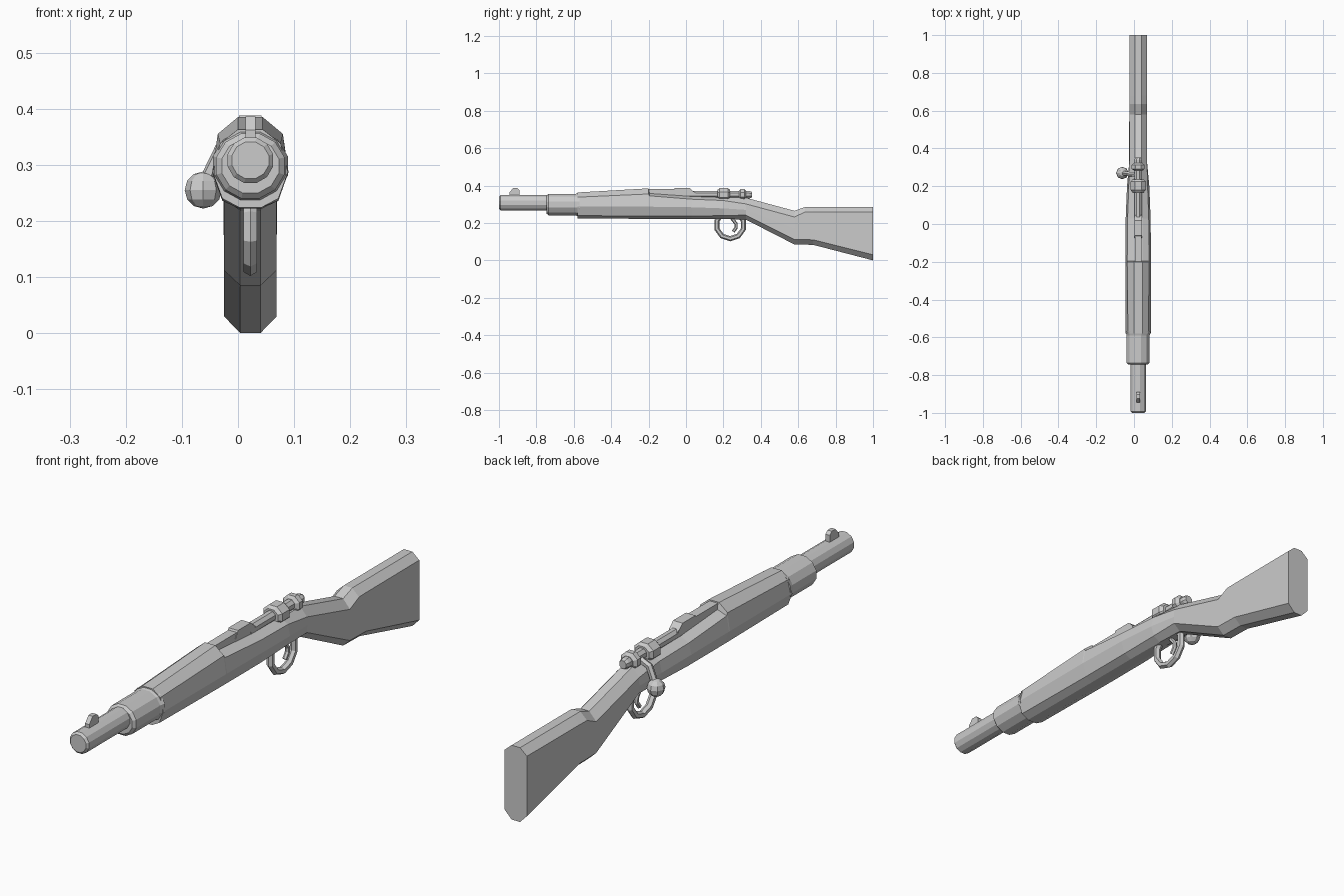
import bpy, bmesh, math
from mathutils import Vector

if "Cube" in bpy.data.objects:
    bpy.data.objects.remove(bpy.data.objects["Cube"])

CX = 0.022  # centre line of the gun


def make(name, bm):
    bmesh.ops.recalc_face_normals(bm, faces=bm.faces)
    me = bpy.data.meshes.new(name)
    bm.to_mesh(me)
    bm.free()
    ob = bpy.data.objects.new(name, me)
    bpy.context.collection.objects.link(ob)
    return ob


def loft(name, rings):
    """Skin a list of point rings and cap both ends."""
    bm = bmesh.new()
    vs = [[bm.verts.new(p) for p in r] for r in rings]
    n = len(vs[0])
    for a, b in zip(vs, vs[1:]):
        for i in range(n):
            j = (i + 1) % n
            bm.faces.new((a[i], a[j], b[j], b[i]))
    bm.faces.new(vs[0])
    bm.faces.new(vs[-1])
    return make(name, bm)


def turned(name, profile, z, sides, sx=1.0):
    """Turned part along y; profile is (y, radius) pairs."""
    ang = [2 * math.pi * (i + 0.5) / sides for i in range(sides)]
    return loft(name, [[(CX + r * sx * math.cos(a), y, z + r * math.sin(a)) for a in ang]
                       for y, r in profile])


def tube(name, path, r, sides=6):
    """Round bar along a path of points."""
    pts = [Vector(p) for p in path]
    rings = []
    for i, p in enumerate(pts):
        d = (pts[min(i + 1, len(pts) - 1)] - pts[max(i - 1, 0)]).normalized()
        u = d.cross(Vector((0.3, 1, 0.1)) if abs(d.x) > 0.3 else Vector((1, 0, 0))).normalized()
        v = d.cross(u)
        rings.append([p + r * (math.cos(t) * u + math.sin(t) * v)
                      for t in [2 * math.pi * k / sides for k in range(sides)]])
    return loft(name, rings)


def slab(name, outline, hw):
    """Side outline (y, z) extruded across x."""
    return loft(name, [[(CX + s * hw, y, z) for y, z in outline] for s in (-1, 1)])


# stock: each section is y, then half-width/height pairs from bottom to top
sections = [
    (-0.580, [(.020, .224), (.050, .240), (.067, .287), (.054, .338), (.022, .363)]),
    (-0.200, [(.020, .222), (.050, .236), (.068, .287), (.058, .355), (.022, .385)]),
    (-0.195, [(.020, .222), (.050, .236), (.068, .287), (.058, .345), (.022, .358)]),
    (0.030, [(.020, .222), (.050, .236), (.066, .284), (.056, .327), (.022, .342)]),
    (0.200, [(.018, .222), (.047, .240), (.059, .278), (.050, .320), (.022, .336)]),
    (0.320, [(.018, .218), (.047, .242), (.048, .270), (.047, .302), (.018, .335)]),
    (0.580, [(.018, .085), (.047, .112), (.047, .170), (.047, .232), (.018, .265)]),
    (0.635, [(.018, .084), (.047, .111), (.047, .170), (.047, .258), (.018, .285)]),
    (0.680, [(.018, .083), (.047, .110), (.047, .170), (.047, .259), (.018, .285)]),
    (1.000, [(.018, .000), (.047, .030), (.047, .150), (.047, .260), (.018, .285)]),
]
loft("stock", [[(CX + h, y, z) for h, z in half] + [(CX - h, y, z) for h, z in reversed(half)]
               for y, half in sections])

# barrel and fore-end collar
turned("barrel", [(-1, .034), (-.992, .042), (-.7, .042)], 0.308, 12)
turned("fore_end_collar", [(-.745, .050), (-.735, .060), (-.59, .060), (-.57, .066)],
       0.298, 12, 1.05)

# front sight
slab("front_sight", [(-.945, .34), (-.945, .362), (-.925, .386), (-.902, .386),
                     (-.89, .375), (-.89, .34)], 0.009)

# bolt: rail, raised guide, body and rings
slab("receiver_rail", [(-.22, .335), (-.22, .381), (.02, .381), (.05, .362), (.05, .335)], 0.018)
slab("clip_guide", [(-.075, .36), (-.06, .388), (.018, .388), (.042, .366), (.042, .35)], 0.02)
turned("bolt_body", [(.02, .021), (.34, .021), (.352, .016)], 0.351, 8)
turned("bolt_collar", [(.168, .028), (.18, .038), (.224, .038), (.236, .028)], 0.351, 8, 1.15)
turned("bolt_end_ring", [(.284, .022), (.292, .034), (.312, .034), (.322, .022)], 0.351, 8, 1.1)

# bolt handle and knob
tube("bolt_handle", [(.02, .262, .345), (-.03, .265, .327), (-.062, .27, .26)], 0.013)
bm = bmesh.new()
bmesh.ops.create_uvsphere(bm, u_segments=8, v_segments=6, radius=0.033)
bmesh.ops.translate(bm, vec=(-.062, .27, .255), verts=bm.verts)
make("bolt_knob", bm)

# trigger guard ring and trigger
bpy.ops.mesh.primitive_torus_add(major_segments=10, minor_segments=6, major_radius=0.074,
                                 minor_radius=0.014, location=(CX, .236, .190),
                                 rotation=(0, math.pi / 2, 0))
bpy.context.object.name = "trigger_guard"
tube("trigger", [(CX, .245, .225), (CX, .268, .195), (CX, .268, .175), (CX, .252, .153)], 0.009)
